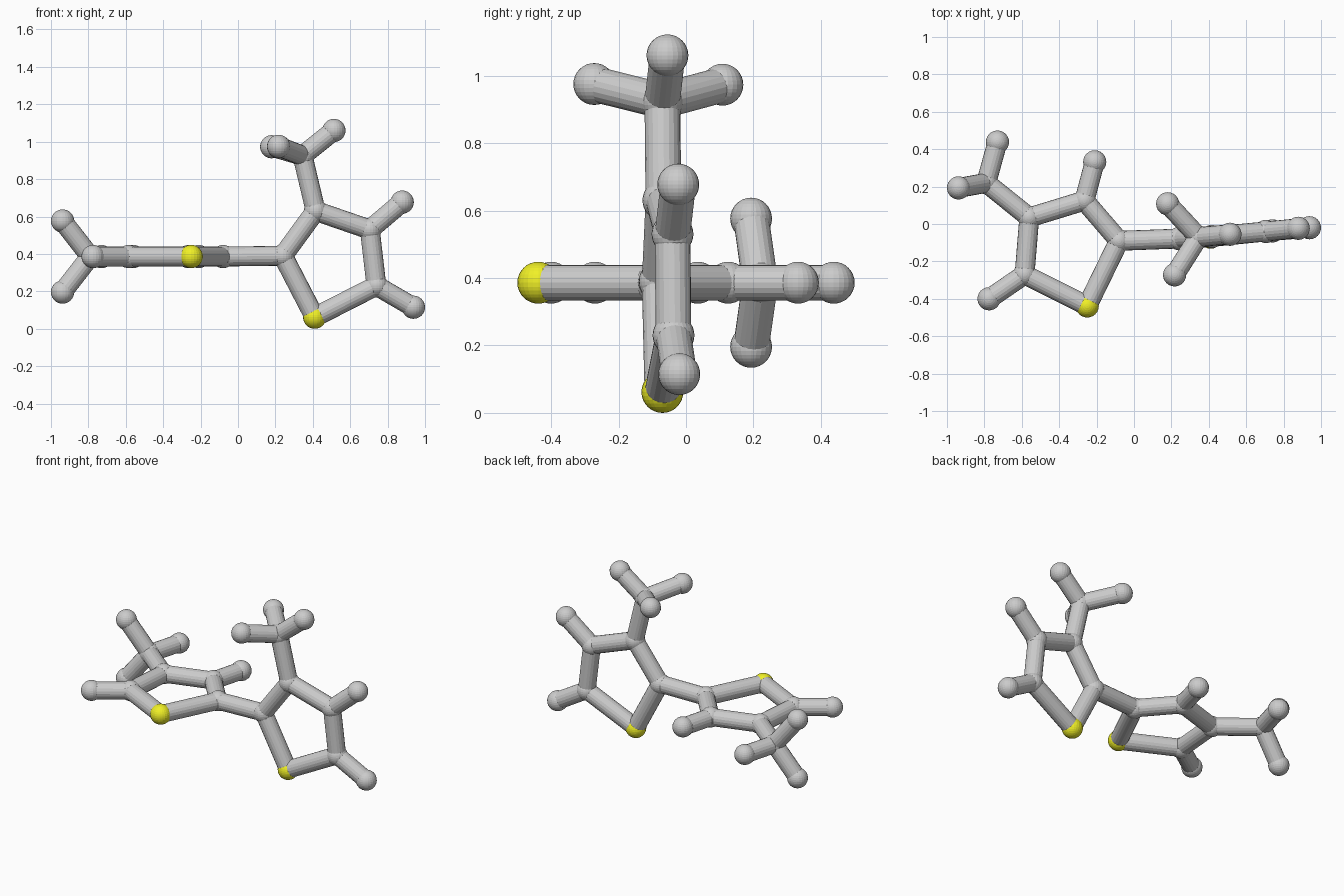
import bpy
from mathutils import Vector

if "Cube" in bpy.data.objects:
    bpy.data.objects.remove(bpy.data.objects["Cube"])

ATOM_R, BOND_R = 0.062, 0.053

# Atom centres: ring lying flat on the left, ring standing upright on the right
Z = 0.386
atoms = {
    "flat_sulfur": (-0.25, -0.438, Z),
    "flat_carbon_link": (-0.08, -0.09, Z),
    "flat_carbon_b": (-0.265, 0.125, Z),
    "flat_carbon_c": (-0.56, 0.035, Z),
    "flat_carbon_d": (-0.585, -0.27, Z),
    "flat_hydrogen_b": (-0.21, 0.332, Z),
    "flat_hydrogen_d": (-0.775, -0.40, Z),
    "flat_methyl_carbon": (-0.79, 0.22, Z),
    "flat_methyl_hydrogen_1": (-0.73, 0.438, Z),
    "flat_methyl_hydrogen_2": (-0.938, 0.193, Z + 0.19),
    "flat_methyl_hydrogen_3": (-0.938, 0.193, Z - 0.19),
    "upright_sulfur": (0.41, -0.07, 0.062),
    "upright_carbon_link": (0.24, -0.078, 0.39),
    "upright_carbon_b": (0.415, -0.067, 0.63),
    "upright_carbon_c": (0.705, -0.04, 0.53),
    "upright_carbon_d": (0.74, -0.037, 0.23),
    "upright_hydrogen_c": (0.878, -0.023, 0.677),
    "upright_hydrogen_d": (0.938, -0.02, 0.115),
    "upright_methyl_carbon": (0.345, -0.07, 0.925),
    "upright_methyl_hydrogen_1": (0.513, -0.055, 1.06),
    "upright_methyl_hydrogen_2": (0.18, 0.108, 0.973),
    "upright_methyl_hydrogen_3": (0.217, -0.272, 0.975),
}

yellow = bpy.data.materials.new("sulfur_yellow")
yellow.diffuse_color = (0.87, 0.87, 0.02, 1)
yellow.use_nodes = True
yellow.node_tree.nodes["Principled BSDF"].inputs["Base Color"].default_value = yellow.diffuse_color


def add_atom(name, p):
    bpy.ops.mesh.primitive_uv_sphere_add(segments=24, ring_count=16, radius=ATOM_R, location=p)
    ob = bpy.context.object
    ob.name = name
    if "sulfur" in name:
        ob.data.materials.append(yellow)


def add_bond(a, b):
    p, q = Vector(atoms[a]), Vector(atoms[b])
    d = q - p
    bpy.ops.mesh.primitive_cylinder_add(vertices=20, radius=BOND_R, depth=d.length, location=(p + q) / 2)
    ob = bpy.context.object
    ob.rotation_mode = 'QUATERNION'
    ob.rotation_quaternion = d.to_track_quat('Z', 'Y')
    ob.name = f"bond_{a}_to_{b}"


for name, p in atoms.items():
    add_atom(name, p)

# Five-sided rings and methyl groups
for side in ("flat", "upright"):
    ring = [f"{side}_{n}" for n in ("sulfur", "carbon_link", "carbon_b", "carbon_c", "carbon_d")]
    for i in range(5):
        add_bond(ring[i], ring[(i + 1) % 5])
    for i in (1, 2, 3):
        add_bond(f"{side}_methyl_carbon", f"{side}_methyl_hydrogen_{i}")
    add_bond(f"{side}_carbon_d", f"{side}_hydrogen_d")

# Bonds that differ between the rings, and the link joining them
add_bond("flat_carbon_b", "flat_hydrogen_b")
add_bond("flat_carbon_c", "flat_methyl_carbon")
add_bond("upright_carbon_c", "upright_hydrogen_c")
add_bond("upright_carbon_b", "upright_methyl_carbon")
add_bond("flat_carbon_link", "upright_carbon_link")
